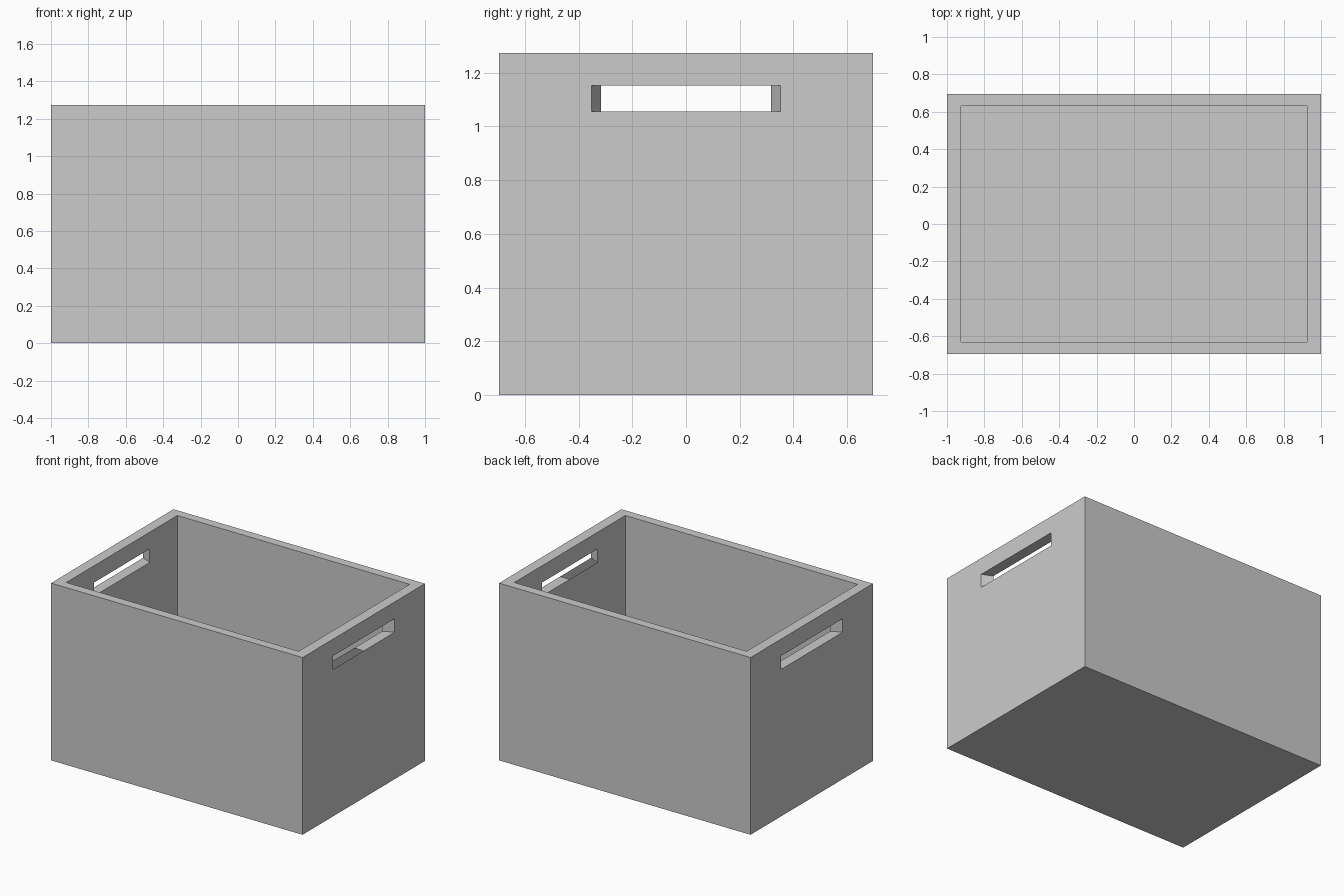
import bpy, bmesh

if "Cube" in bpy.data.objects:
    bpy.data.objects.remove(bpy.data.objects["Cube"])

# Overall sizes (half widths), inner cavity and handle slot
X, Y, H = 1.0, 0.695, 1.274
IX, IY, FLOOR = 0.924, 0.63, 0.07
SLOT_OUT, SLOT_IN, SLOT_Z0, SLOT_Z1 = 0.352, 0.317, 1.056, 1.153

bm = bmesh.new()


def face(points):
    bm.faces.new([bm.verts.new(p) for p in points])


def end_rect(x, y, z0, z1):
    """Upright rectangle in the plane of an end wall."""
    return [(x, -y, z0), (x, y, z0), (x, y, z1), (x, -y, z1)]


def flat_rect(x, y, z):
    return [(-x, -y, z), (x, -y, z), (x, y, z), (-x, y, z)]


def bridge(a, b, sides=range(4)):
    """Join two four-point loops with quads."""
    for i in sides:
        j = (i + 1) % 4
        face([a[i], a[j], b[j], b[i]])


# Base, floor and rim
face(flat_rect(X, Y, 0))
face(flat_rect(IX, IY, FLOOR))
bridge(flat_rect(X, Y, H), flat_rect(IX, IY, H))

# Long walls, outside and inside
bridge(flat_rect(X, Y, 0), flat_rect(X, Y, H), (0, 2))
bridge(flat_rect(IX, IY, FLOOR), flat_rect(IX, IY, H), (0, 2))

# End walls with slots that narrow towards the inside
for s in (-1, 1):
    outer = end_rect(s * X, SLOT_OUT, SLOT_Z0, SLOT_Z1)
    inner = end_rect(s * IX, SLOT_IN, SLOT_Z0, SLOT_Z1)
    bridge(end_rect(s * X, Y, 0, H), outer)
    bridge(end_rect(s * IX, IY, FLOOR, H), inner)
    bridge(outer, inner, (1, 2, 3))
    # Slot sill: the right one is open along its front half
    if s < 0:
        bridge(outer, inner, (0,))
    else:
        face([(X, 0, SLOT_Z0), outer[1], inner[1], (IX, 0, SLOT_Z0)])

bmesh.ops.remove_doubles(bm, verts=bm.verts, dist=1e-5)
bmesh.ops.recalc_face_normals(bm, faces=bm.faces)

mesh = bpy.data.meshes.new("storage_box")
bm.to_mesh(mesh)
bm.free()
box = bpy.data.objects.new("storage_box", mesh)
bpy.context.collection.objects.link(box)
